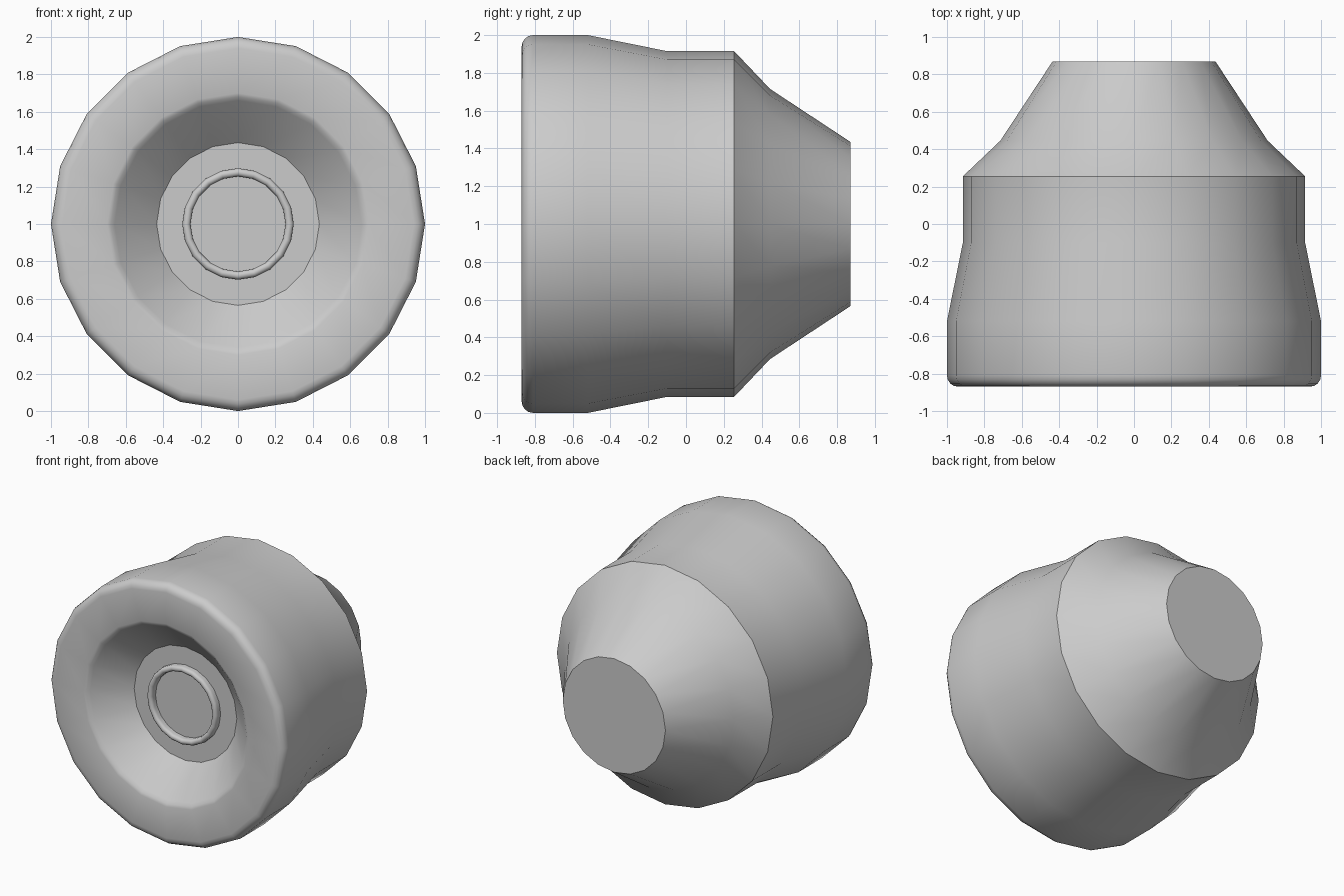
import bpy, bmesh
from math import sin, cos, pi, radians

if "Cube" in bpy.data.objects:
    bpy.data.objects.remove(bpy.data.objects["Cube"])

SIDES = 20


def lathe(name, profile, closed=False):
    """Revolve (radius, y) points about the y axis through z = 1."""
    bm = bmesh.new()
    rings = []
    for r, y in profile:
        if r == 0:
            rings.append([bm.verts.new((0, y, 1))])
        else:
            rings.append([bm.verts.new((r * cos(2 * pi * i / SIDES), y, 1 + r * sin(2 * pi * i / SIDES)))
                          for i in range(SIDES)])
    pairs = list(zip(rings, rings[1:]))
    if closed:
        pairs.append((rings[-1], rings[0]))
    for a, b in pairs:
        for i in range(SIDES):
            j = (i + 1) % SIDES
            if len(a) == 1:
                bm.faces.new((a[0], b[i], b[j]))
            elif len(b) == 1:
                bm.faces.new((a[i], b[0], a[j]))
            else:
                bm.faces.new((a[i], b[i], b[j], a[j]))
    bmesh.ops.recalc_face_normals(bm, faces=bm.faces)
    mesh = bpy.data.meshes.new(name)
    bm.to_mesh(mesh)
    bm.free()
    obj = bpy.data.objects.new(name, mesh)
    bpy.context.collection.objects.link(obj)
    bpy.ops.object.select_all(action='DESELECT')
    obj.select_set(True)
    bpy.context.view_layer.objects.active = obj
    bpy.ops.object.shade_smooth_by_angle(angle=radians(32))
    return obj


# Stepped body: back cone, collar, flared barrel, rounded rim, recessed front
rim = [(0.94 + 0.06 * cos(a * pi / 8), -0.81 - 0.06 * sin(a * pi / 8)) for a in range(5)]
lathe("body", [(0, 0.87), (0.435, 0.87), (0.715, 0.445), (0.915, 0.255),
               (0.915, -0.10), (1.0, -0.52)] + rim +
      [(0.70, -0.87), (0.68, -0.862), (0.66, -0.845), (0.435, -0.635), (0, -0.635)])

# Small rounded ring standing on the recessed disc
FLOOR = -0.635
crown = [(0.276 + 0.022 * cos(a * pi / 6), FLOOR - 0.03 - 0.022 * sin(a * pi / 6)) for a in range(7)]
lathe("front_ring", [(0.298, FLOOR + 0.01)] + crown + [(0.254, FLOOR + 0.01)], closed=True)
